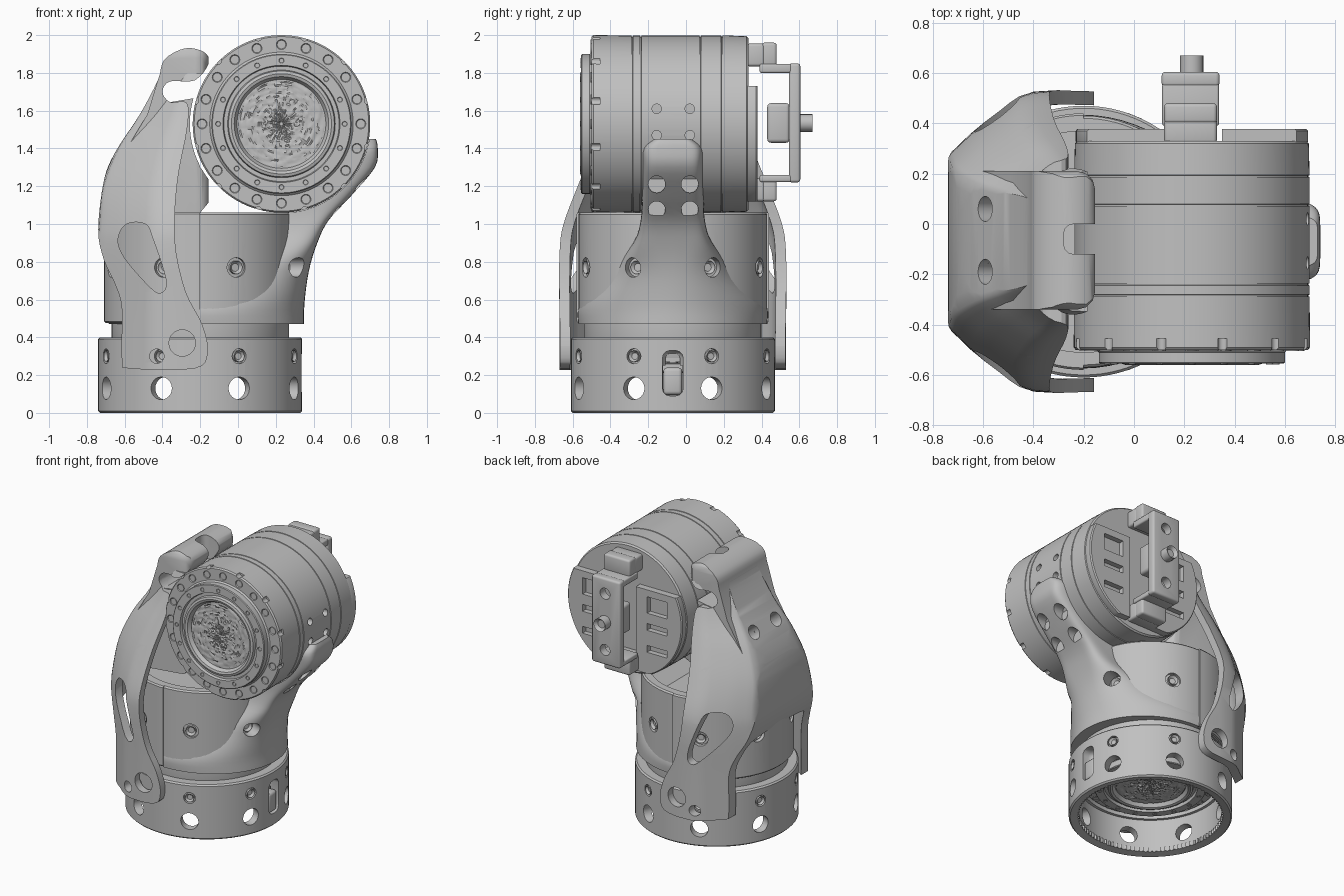
import bpy, bmesh, math, random
from mathutils import Vector, Matrix

random.seed(4)
if "Cube" in bpy.data.objects:
    bpy.data.objects.remove(bpy.data.objects["Cube"])

grey = bpy.data.materials.new("matte grey")
grey.use_nodes = True
grey.diffuse_color = (0.53, 0.53, 0.53, 1)
grey.node_tree.nodes["Principled BSDF"].inputs["Base Color"].default_value = grey.diffuse_color

X, Y, Z = Vector((1, 0, 0)), Vector((0, 1, 0)), Vector((0, 0, 1))
BASE = Vector((-0.2, -0.07, 0))     # axis of the lower drum
HEAD = Vector((0.23, 0, 1.53))      # axis of the upper drum


def frame(loc, axis):
    return Matrix.Translation(loc) @ Vector(axis).to_track_quat('Z', 'Y').to_matrix().to_4x4()


def finish(name, bm):
    bmesh.ops.recalc_face_normals(bm, faces=bm.faces[:])
    mesh = bpy.data.meshes.new(name)
    bm.to_mesh(mesh)
    bm.free()
    mesh.materials.append(grey)
    obj = bpy.data.objects.new(name, mesh)
    bpy.context.collection.objects.link(obj)
    return obj


def boolean(obj, bm, op='DIFFERENCE'):
    cutter = finish("cutter", bm)
    cutter.hide_render = True
    mod = obj.modifiers.new("cut", 'BOOLEAN')
    mod.object, mod.operation, mod.solver = cutter, op, 'EXACT'
    dg = bpy.context.evaluated_depsgraph_get()
    mesh = bpy.data.meshes.new_from_object(obj.evaluated_get(dg))
    obj.modifiers.clear()
    obj.data = mesh
    bpy.data.objects.remove(cutter)


def rod(bm, loc, axis, r, depth, seg=24):
    return bmesh.ops.create_cone(bm, cap_ends=True, segments=seg, radius1=r, radius2=r,
                                 depth=depth, matrix=frame(loc, axis))["verts"]


def bolt(bm, loc, axis, r, depth):
    verts = rod(bm, loc, axis, r, depth, 16)
    bm.normal_update()
    top = [f for f in {f for v in verts for f in v.link_faces} if f.normal.dot(axis) > 0.9]
    bmesh.ops.inset_region(bm, faces=top, thickness=r * 0.4)
    bmesh.ops.translate(bm, verts=top[0].verts[:], vec=-axis * r * 0.5)


def box(bm, lo, hi, bevel=0):
    lo, hi = Vector(lo), Vector(hi)
    m = Matrix.Translation((lo + hi) / 2) @ Matrix.Diagonal((*(hi - lo), 1))
    verts = bmesh.ops.create_cube(bm, size=1, matrix=m)["verts"]
    if bevel:
        edges = list({e for v in verts for e in v.link_edges})
        bmesh.ops.bevel(bm, geom=edges, offset=bevel, segments=3, profile=0.5, affect='EDGES')


def cut_box(obj, lo, hi, bevel=0, op='DIFFERENCE'):
    bm = bmesh.new()
    box(bm, lo, hi, bevel)
    boolean(obj, bm, op)


def lathe(name, profile, place):
    bm = bmesh.new()
    vs = [bm.verts.new((r, 0, h)) for r, h in profile]
    es = [bm.edges.new(p) for p in zip(vs, vs[1:])]
    bmesh.ops.spin(bm, geom=vs + es, cent=(0, 0, 0), axis=Z, angle=math.tau, steps=96)
    bmesh.ops.remove_doubles(bm, verts=bm.verts[:], dist=1e-5)
    bm.transform(place)
    return finish(name, bm)


def smooth(pts, steps=4, closed=False):
    """Catmull-Rom curve through points of any dimension."""
    pts = [Vector(p) for p in pts]
    n, out = len(pts), []
    get = (lambda i: pts[i % n]) if closed else (lambda i: pts[min(max(i, 0), n - 1)])
    for i in range(n if closed else n - 1):
        a, b, c, d = (get(i + k) for k in (-1, 0, 1, 2))
        for s in range(steps):
            t = s / steps
            out.append(0.5 * (2 * b + (c - a) * t + (2 * a - 5 * b + 4 * c - d) * t * t
                              + (3 * b - a - 3 * c + d) * t ** 3))
    return out if closed else out + [pts[-1]]


def prism(bm, pts, y0, y1):
    loft(bm, [[(p[0], y, p[1]) for p in pts] for y in (y0, y1)])


def loft(bm, rings):
    rows = [[bm.verts.new(p) for p in ring] for ring in rings]
    n = len(rows[0])
    for a, b in zip(rows, rows[1:]):
        for i in range(n):
            j = (i + 1) % n
            bm.faces.new((b[i], b[j], a[j], a[i]))
    bm.faces.new(rows[0])
    bm.faces.new(rows[-1])


def around(count, radius, height):
    """Points and outward directions on a circle about the lower drum axis."""
    for k in range(count):
        a = math.tau * (k + 0.5) / count
        d = Vector((math.cos(a), math.sin(a), 0))
        yield BASE + d * radius + Z * height, d


# Drum face: stepped rings, bolts and rough grille, used on both drums
def drum_face(name, place):
    lathe(name + "_plate", [(0.45, -0.03), (0.45, 0), (0.38, 0), (0.37, 0.01), (0.37, 0.05),
                            (0.365, 0.055), (0.31, 0.055), (0.305, 0.035), (0.285, 0.035),
                            (0.28, 0.055), (0.265, 0.06), (0.25, 0.055), (0.235, 0.03), (0, 0.03)], place)
    bm = bmesh.new()
    for count, radius, height, size in ((20, 0.42, -0.003, 0.027), (16, 0.335, 0.05, 0.014)):
        for k in range(count):
            a = math.tau * k / count
            bolt(bm, (radius * math.cos(a), radius * math.sin(a), height), Z, size, 0.016)
    bm.transform(place)
    finish(name + "_bolts", bm)
    bm = bmesh.new()
    loft(bm, [[(r * 0.0095 * math.cos(k * math.tau / 72), r * 0.0095 * math.sin(k * math.tau / 72),
                0.036 + random.uniform(-0.005, 0.005)) for k in range(72)] for r in range(24, 0, -1)])
    bmesh.ops.delete(bm, geom=[f for f in bm.faces if len(f.verts) > 4][:1], context='FACES_ONLY')
    bm.transform(place)
    finish(name + "_grille", bm)


drum_face("front_face", frame(HEAD - Y * 0.5, -Y))
drum_face("lower_face", frame(BASE + Z * 0.27, -Z))

# Base ring with holes, slot, screws and inner teeth
at_base = Matrix.Translation(BASE)
ring = lathe("base_ring", [(0.48, 0.01), (0.53, 0), (0.54, 0.01), (0.54, 0.39), (0.53, 0.4),
                           (0.46, 0.4), (0.46, 0.25), (0.48, 0.25), (0.48, 0.01)], at_base)
cut = bmesh.new()
for p, d in around(8, 0.52, 0.13):
    rod(cut, p, d, 0.06, 0.2)
for p, d in around(8, 0.54, 0.3):
    rod(cut, p, d, 0.04, 0.05)
box(cut, (0.25, -0.125, 0.09), (0.4, -0.015, 0.33), 0.04)
boolean(ring, cut)
lathe("neck", [(0, 0.29), (0.45, 0.29), (0.47, 0.38), (0.47, 0.48), (0, 0.48)], at_base)
bm = bmesh.new()
for p, d in around(8, 0.525, 0.3):
    bolt(bm, p, d, 0.03, 0.03)
for p, d in around(8, 0.485, 0.77):
    bolt(bm, p, d, 0.035, 0.03)
finish("side_screws", bm)
bm = bmesh.new()
for p, d in around(100, 0.478, 0.025):
    rod(bm, p, Z, 0.009, 0.03, 4)
finish("inner_teeth", bm)
bm = bmesh.new()
box(bm, (0.26, -0.12, 0.095), (0.332, -0.02, 0.24), 0.02)
finish("slot_latch", bm)


# Drum body, side cover and the flared rib which carries the head
def cut_sides(obj):
    cut = bmesh.new()
    for p, d in around(8, 0.58, 0.77):
        rod(cut, p, d, 0.052, 0.2)
    boolean(obj, cut)


body = lathe("body", [(0, 0.47), (0.48, 0.47), (0.5, 0.49), (0.5, 1.05), (0.49, 1.06),
                      (0.44, 1.06), (0.44, 0.9), (0, 0.9)], at_base)
cut_sides(body)
cover = lathe("side_cover", [(0.485, 0.475), (0.5, 0.475), (0.51, 0.485), (0.51, 1.052), (0.502, 1.062),
                             (0.485, 1.062), (0.485, 0.475)], at_base)
cut_box(cover, (BASE.x, -1, 0), (1, 1, 2))
cut_sides(cover)

levels = smooth([(0.47, -0.2, 0.35, 0.5, 1), (0.58, -0.2, 0.352, 0.49, 1), (0.75, -0.1, 0.375, 0.34, 0.8),
                 (0.9, 0.1, 0.42, 0.21, 0.4), (1.02, 0.25, 0.48, 0.17, 0.3), (1.15, 0.25, 0.6, 0.165, 0.3),
                 (1.3, 0.25, 0.725, 0.165, 0.3), (1.4, 0.25, 0.74, 0.165, 0.3), (1.45, 0.25, 0.73, 0.11, 0.3)])
rings = []
for z, x0, x1, w, p in levels:
    ring_pts = []
    for k in range(33):
        a = math.pi * (k / 32 - 0.5)
        s = math.copysign(abs(math.sin(a)) ** p, a)
        ring_pts.append((x0 + (x1 - x0) * max(math.cos(a), 0) ** p, BASE.y + w * s, z))
    rings.append(ring_pts)
bm = bmesh.new()
loft(bm, rings)
rib = finish("head_rib", bm)
cut = bmesh.new()
rod(cut, HEAD, Y, 0.472, 2, 96)
boolean(rib, cut)
cut = bmesh.new()
for y in (-0.155, 0.02):
    rod(cut, (0.75, y, 1.21), X, 0.045, 0.3)
    rod(cut, (0.65, y, 1.075), X, 0.045, 0.3)
boolean(rib, cut)
cut_sides(rib)

# Head drum with fine grooves, rim notches and side holes
profile = [(0, 0.33), (0.455, 0.33), (0.465, 0.32)]
for y in (0.19, 0.075, -0.24, -0.285):
    profile += [(0.468, y + 0.004), (0.463, y + 0.003), (0.463, y - 0.003), (0.468, y - 0.004)]
profile += [(0.47, -0.49), (0.462, -0.5), (0, -0.5)]
head = lathe("head_drum", [(r, -y) for r, y in profile], frame(HEAD, -Y))
cut = bmesh.new()
for k in range(12):
    a = math.tau * (k + 0.5) / 12
    rod(cut, HEAD + Vector((math.cos(a), 0, math.sin(a))) * 0.475 - Y * 0.49, Y, 0.02, 0.07, 12)
for y in (-0.155, 0.02):
    for z in (1.47, 1.61):
        rod(cut, (0.7, y, z), X, 0.025, 0.1)
boolean(head, cut)

# Rear cover plates with pockets
back = lathe("rear_plates", [(0, 0.3), (0.45, 0.3), (0.462, 0.33), (0.462, 0.37), (0.455, 0.378), (0, 0.378)],
             frame(HEAD, Y))
cut_box(back, (-0.5, 0.325, 1.73), (1, 0.5, 2.2))
cut_box(back, (-0.5, 0.325, 0.9), (1, 0.5, 1.12))
cut_box(back, (0.14, 0.325, 1), (0.35, 0.5, 2))
for s in (-1, 1):
    for z, h in ((1.62, 0.06), (1.46, 0.025), (1.3, 0.025)):
        x = HEAD.x + s * 0.26
        cut_box(back, (x - 0.08, 0.34, z - h), (x + 0.08, 0.5, z + h))

# Rear bracket, its mounts and the plug
bm = bmesh.new()
box(bm, (0.11, 0.545, 1.22), (0.34, 0.605, 1.85), 0.015)
bracket = finish("bracket_plate", bm)
cut = bmesh.new()
for z in (1.33, 1.74):
    rod(cut, (HEAD.x, 0.57, z), Y, 0.04, 0.2)
boolean(bracket, cut)
bm = bmesh.new()
box(bm, (0.112, 0.39, 1.8), (0.338, 0.56, 1.848), 0.01)
box(bm, (0.112, 0.39, 1.222), (0.338, 0.56, 1.26), 0.01)
for z in (1.835, 1.12):
    box(bm, (0.12, 0.32, z), (0.33, 0.42, z + 0.12), 0.015)
    box(bm, (0.12, 0.4, z), (0.33, 0.48, z + 0.125), 0.015)
finish("bracket_mounts", bm)
bm = bmesh.new()
box(bm, (0.14, 0.43, 1.43), (0.32, 0.55, 1.64), 0.02)
bolt(bm, (HEAD.x, 0.63, 1.535), Y, 0.047, 0.08)
finish("plug", bm)

# Guard: lofted U-shaped shell trimmed to the side outline
outline = smooth([(-0.28, 1.93), (-0.39, 1.87), (-0.425, 1.76), (-0.52, 1.58), (-0.65, 1.38), (-0.71, 1.23),
                  (-0.74, 0.97), (-0.71, 0.81), (-0.65, 0.68), (-0.615, 0.55), (-0.615, 0.28), (-0.57, 0.235),
                  (-0.23, 0.235), (-0.16, 0.32), (-0.19, 0.47), (-0.28, 0.65), (-0.335, 0.92), (-0.32, 1.23),
                  (-0.27, 1.5), (-0.27, 1.64), (-0.36, 1.645), (-0.4, 1.7), (-0.36, 1.755), (-0.23, 1.76),
                  (-0.155, 1.85), (-0.18, 1.91)], closed=True)


def u_section(x, w, z):
    span = -0.1 - x
    half = [(-0.1, w), (x + span * 0.54, w), (x + span * 0.33, w * 0.87), (x + span * 0.08, w * 0.64), (x, w * 0.45)]
    section = [(px, -py) for px, py in half] + half[::-1]
    return [(px, BASE.y + py, z) for px, py in smooth(section, 3)]


WALL = 0.055
rings = []
for z, x, w in smooth([(0.2, -0.75, 0.595), (0.55, -0.75, 0.595), (0.85, -0.75, 0.595), (1, -0.742, 0.575),
                       (1.2, -0.72, 0.5), (1.4, -0.64, 0.42), (1.58, -0.525, 0.35), (1.8, -0.42, 0.275)]):
    rings.append(u_section(x, w, z) + u_section(x + WALL, w - WALL, z)[::-1])
bm = bmesh.new()
loft(bm, rings)
guard = finish("guard", bm)
cut = bmesh.new()
prism(cut, outline, -1, 1)
boolean(guard, cut, 'INTERSECT')


def cut_back_holes(obj):
    cut = bmesh.new()
    for y in (-0.19, 0.06):
        rod(cut, (-0.59, y, 1.47), (-0.75, 0, 0.6), 0.05, 0.2)
    boolean(obj, cut)


cut = bmesh.new()
prism(cut, smooth([(-0.59, 1), (-0.49, 1), (-0.45, 0.92), (-0.38, 0.7), (-0.41, 0.635), (-0.47, 0.67),
                   (-0.6, 0.82), (-0.635, 0.92)], closed=True), -1, 1)
rod(cut, (-0.295, 0, 0.37), Y, 0.07, 2, 32)
rod(cut, (-0.43, 0, 0.3), Y, 0.038, 2)
boolean(guard, cut)
cut = bmesh.new()
for s in (-1, 1):
    rod(cut, (-0.485, BASE.y + s * 0.45, 1.35), (-0.3, s, 0.35), 0.085, 0.07, 32)
boolean(guard, cut)
cut_back_holes(guard)

# Hooked beak and inner spine of the guard
bm = bmesh.new()
prism(bm, [(-0.62, 1.02), (-0.66, 1.2), (-0.6, 1.38), (-0.48, 1.58)] + outline[8::-1] + outline[:79:-1]
      + [(-0.21, 1.67), (-0.2, 1.3), (-0.1, 1.18), (-0.2, 1.06)], -0.4, 0.3)
beak = finish("beak", bm)
cut_box(beak, (-1, -0.34, 0.5), (-0.155, 0.21, 1.95), 0.07, 'INTERSECT')
cut = bmesh.new()
rod(cut, HEAD, Y, 0.485, 2, 96)
boolean(beak, cut)
cut_box(beak, (-0.28, -0.12, 1.7), (0, 0, 2.1), 0.04)
cut_back_holes(beak)

# Smooth shading with sharp edges kept
for obj in bpy.context.collection.objects:
    if obj.type == 'MESH' and grey.name in obj.data.materials:
        obj.select_set(True)
        bpy.context.view_layer.objects.active = obj
bpy.ops.object.shade_smooth_by_angle(angle=math.radians(32))
